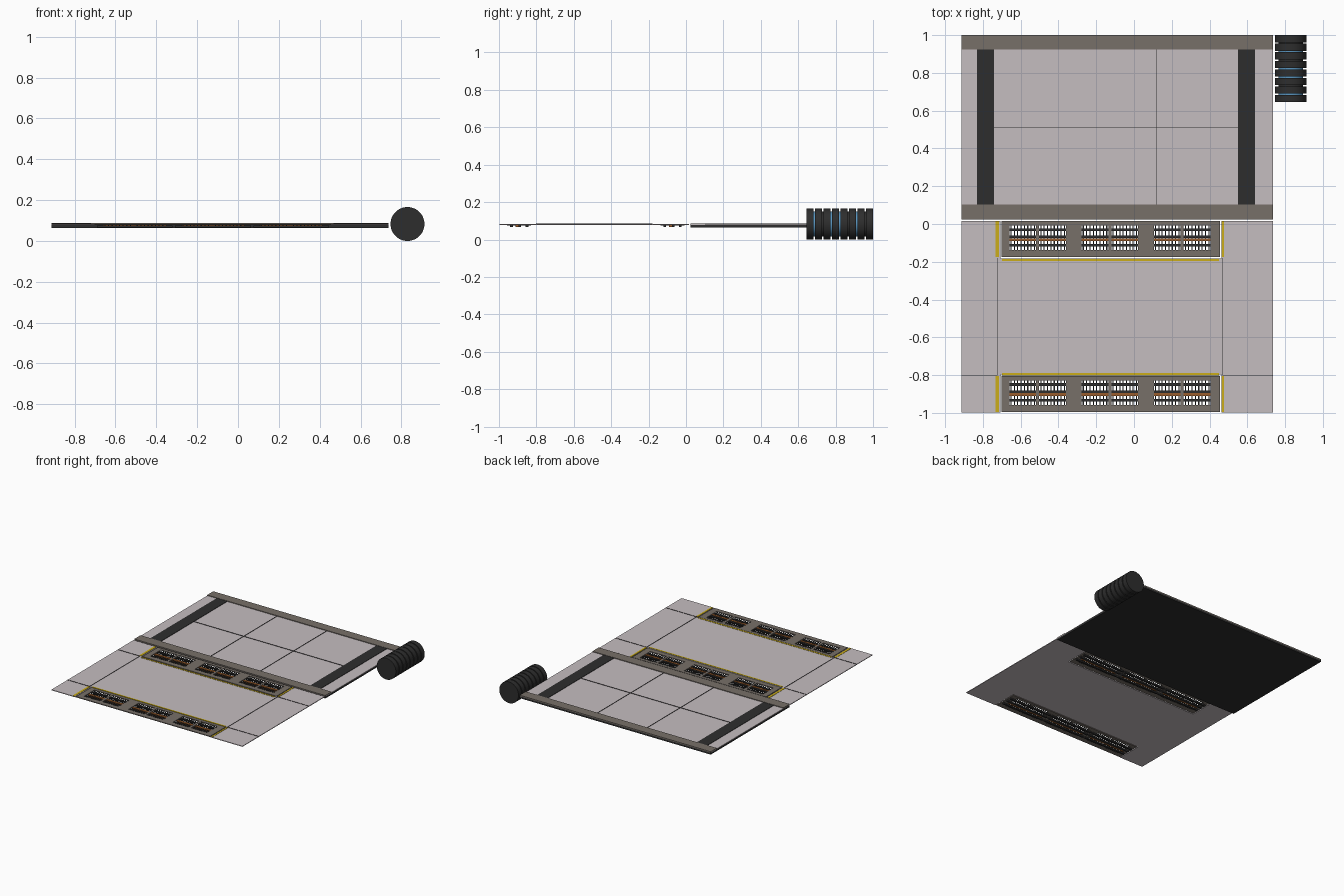
import bpy, bmesh, math
from mathutils import Matrix

if "Cube" in bpy.data.objects:
    bpy.data.objects.remove(bpy.data.objects["Cube"])


def mat(name, r, g, b):
    m = bpy.data.materials.new(name)
    m.diffuse_color = (r, g, b, 1)
    m.use_nodes = True
    m.node_tree.nodes["Principled BSDF"].inputs["Base Color"].default_value = m.diffuse_color
    return m


LIGHT = mat("pale_grey", 0.56, 0.51, 0.53)
BROWN = mat("warm_grey", 0.185, 0.16, 0.14)
DARK = mat("charcoal", 0.027, 0.027, 0.027)
YELLOW = mat("yellow", 0.60, 0.42, 0.01)
ORANGE = mat("copper", 0.33, 0.11, 0.025)
BLUE = mat("blue", 0.10, 0.30, 0.52)


def boxes(name, material, items):
    """One object from boxes given as (x0, x1, y0, y1, z0, z1)."""
    bm = bmesh.new()
    for x0, x1, y0, y1, z0, z1 in items:
        bmesh.ops.create_cube(bm, size=1, matrix=Matrix.Translation(
            ((x0 + x1) / 2, (y0 + y1) / 2, (z0 + z1) / 2))
            @ Matrix.Diagonal((x1 - x0, y1 - y0, z1 - z0, 1)))
    me = bpy.data.meshes.new(name)
    bm.to_mesh(me)
    bm.free()
    me.materials.append(material)
    ob = bpy.data.objects.new(name, me)
    bpy.context.collection.objects.link(ob)
    return ob


def disc(name, material, y0, y1, r):
    bpy.ops.mesh.primitive_cylinder_add(
        vertices=48, radius=r, depth=y1 - y0,
        location=(0.83, (y0 + y1) / 2, 0.083), rotation=(math.pi / 2, 0, 0))
    ob = bpy.context.object
    ob.name = name
    ob.data.materials.append(material)
    bpy.ops.object.shade_smooth_by_angle(angle=math.radians(40))


L, R = -0.914, 0.737
ZT = 0.082

# Back panel: dark tray, pale top, end rails and side belts
boxes("back_tray", DARK, [(L, R, 0.025, 1.0, 0.064, 0.078)])
boxes("back_top", LIGHT, [(L, R, 0.028, 0.997, 0.078, ZT)])
boxes("back_rails", BROWN, [(L, R, 0.025, 0.102, 0.078, 0.087),
                            (L, R, 0.925, 1.0, 0.078, 0.087)])
boxes("back_belts", DARK, [(-0.83, -0.74, 0.102, 0.925, 0.079, 0.085),
                           (0.55, 0.64, 0.102, 0.925, 0.079, 0.085)])
# Thin upright seams that divide the back panel
boxes("back_seams", DARK,
      [(x - 0.001, x + 0.001, 0.102, 0.925, 0.079, 0.085) for x in (-0.31, 0.12)]
      + [(-0.74, 0.55, 0.512, 0.514, 0.079, 0.085)])

# Front sheet, notched around the two module strips
A, B = -0.708, 0.462
boxes("front_sheet", LIGHT, [
    (L, A, -0.998, 0.016, 0.077, ZT),
    (B, R, -0.998, 0.016, 0.077, ZT),
    (A, B, -0.798, -0.182, 0.077, ZT)])
boxes("front_seams", DARK,
      [(x - 0.001, x + 0.001, -0.80, -0.18, 0.08, 0.0845) for x in (-0.722, 0.468)]
      + [(x0, x1, y - 0.001, y + 0.001, 0.08, 0.0845)
         for x0, x1 in ((L, -0.722), (0.468, R)) for y in (-0.80, -0.18)])

# Module strips: framed openings with slats and long bars
for tag, top, line in (("rear", 0.015, -0.191), ("front", -0.805, -0.795)):
    y0, y1 = top - 0.19, top
    h0, h1 = top - 0.152, top - 0.024
    holes = []
    for i in range(3):
        a = -0.66 + 0.3825 * i
        holes += [(a, a + 0.142), (a + 0.158, a + 0.30)]
    edges = [-0.702] + [v for h in holes for v in h] + [0.455]
    z0, z1 = 0.077, 0.083
    frame = [(-0.702, 0.455, y0, h0, z0, z1), (-0.702, 0.455, h1, y1, z0, z1)]
    frame += [(edges[i], edges[i + 1], h0, h1, z0, z1)
              for i in range(0, len(edges), 2)]
    boxes(tag + "_module_frame", BROWN, frame)

    slats = []
    for a, b in holes:
        for k in range(8):
            x = a + (b - a) * (k + 0.5) / 8
            slats.append((x - 0.0028, x + 0.0028, h0, h1, 0.074, 0.079))
    boxes(tag + "_slats", DARK, slats)

    spans = [(-0.69 + 0.3825 * i, -0.32 + 0.3825 * i) for i in range(3)]
    boxes(tag + "_dark_bars", DARK,
          [(a, b, top + c - 0.007, top + c + 0.007, 0.066, 0.0765)
           for a, b in spans for c in (-0.045, -0.083, -0.128)])
    boxes(tag + "_copper_bar", ORANGE,
          [(a + 0.03, b - 0.03, top - 0.106, top - 0.091, 0.067, 0.08)
           for a, b in spans])

    # Yellow border lines
    boxes(tag + "_border_lines", YELLOW, [
        (-0.732, -0.714, y0, y1, 0.08, 0.084),
        (0.462, 0.476, y0, y1, 0.08, 0.084),
        (-0.70, 0.45, line - 0.006, line + 0.006, 0.08, 0.084)])

# Stack of eight wheels with cores between them
pitch, width = 0.0453, 0.036
for i in range(8):
    y = 0.645 + pitch * i
    disc("wheel_%d" % (i + 1), DARK, y, y + width + 0.002, 0.083)
    if i < 7:
        disc("core_%d" % (i + 1), BLUE if i in (0, 2, 3, 5) else DARK,
             y + width, y + pitch + 0.002, 0.066)
